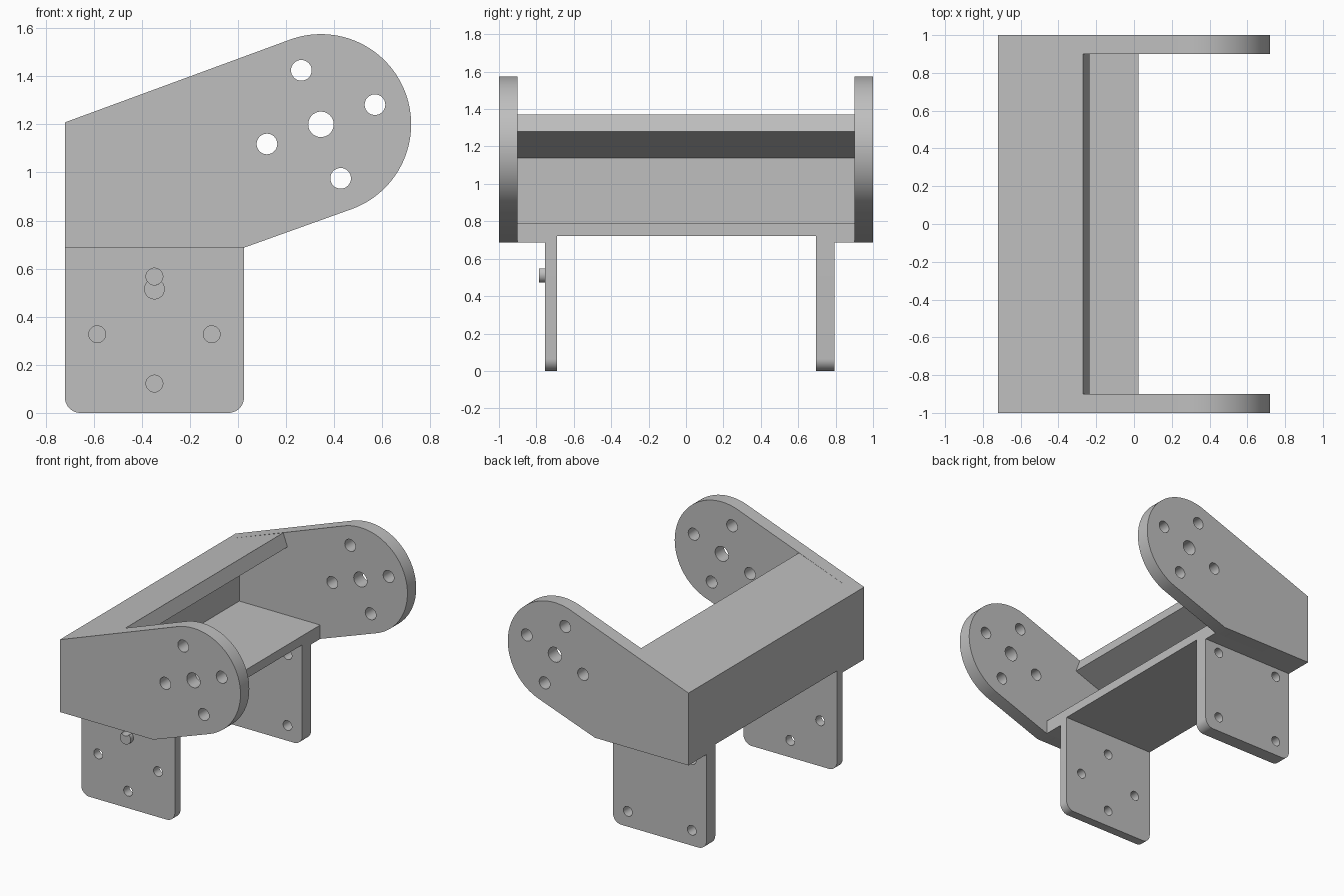
import bpy, bmesh, math

if "Cube" in bpy.data.objects:
    bpy.data.objects.remove(bpy.data.objects["Cube"])

grey = bpy.data.materials.new("plain grey")
grey.diffuse_color = (0.52, 0.52, 0.52, 1)
grey.use_nodes = True
grey.node_tree.nodes["Principled BSDF"].inputs["Base Color"].default_value = grey.diffuse_color


def arc(cx, cz, r, a0, a1, n):
    """Points along an arc, angles in degrees."""
    return [(cx + r * math.cos(math.radians(a0 + (a1 - a0) * i / n)),
             cz + r * math.sin(math.radians(a0 + (a1 - a0) * i / n))) for i in range(n + 1)]


def circle(cx, cz, r, n=32):
    return arc(cx, cz, r, 0, 360, n)[:-1]


def plate(name, outline, y0, y1, holes=()):
    """Extrude an x-z outline with through holes from y0 to y1."""
    bm = bmesh.new()
    loops = [outline, *holes]
    sides = []
    for y in (y0, y1):
        rings = [[bm.verts.new((x, y, z)) for x, z in pts] for pts in loops]
        edges = [bm.edges.new((r[i - 1], r[i])) for r in rings for i in range(len(r))]
        bmesh.ops.triangle_fill(bm, use_beauty=True, edges=edges, normal=(0, 1, 0))
        sides.append(rings)
    for a, b in zip(*sides):
        for i in range(len(a)):
            bm.faces.new((a[i - 1], a[i], b[i], b[i - 1]))
    bmesh.ops.recalc_face_normals(bm, faces=bm.faces)
    mesh = bpy.data.meshes.new(name)
    bm.to_mesh(mesh)
    bm.free()
    mesh.materials.append(grey)
    mesh.shade_smooth()
    mesh.set_sharp_from_angle(angle=math.radians(30))
    obj = bpy.data.objects.new(name, mesh)
    bpy.context.collection.objects.link(obj)
    return obj


L, R = -0.72, 0.025          # back and front of the base
BASE, ROOF, FLOOR = 0.687, 1.208, 0.722
PX, PZ = 0.345, 1.20         # pivot of the arms
SLOPE = math.tan(math.radians(20))

# Side arms with a rounded end and five holes
arm = [(L, BASE), (R, BASE)] + arc(PX, PZ, 0.375, -70, 110, 64) + [(L, ROOF)]
arm_holes = [circle(PX, PZ, 0.053)] + [
    circle(PX + 0.239 * math.cos(math.radians(a)), PZ + 0.239 * math.sin(math.radians(a)), 0.043)
    for a in (20, 110, 200, 290)]
plate("left_arm", arm, -1, -0.9, arm_holes)
plate("right_arm", arm, 0.9, 1, arm_holes)

# C-shaped channel joining the arms
inner = L + 0.1
lip_x, lip_z = -0.236, 1.279
channel = [(L, FLOOR), (R, FLOOR), (R, 0.787), (inner, 0.787),
           (inner, lip_z + (inner - lip_x) * SLOPE), (lip_x, lip_z),
           (-0.27, ROOF + (-0.27 - L) * SLOPE), (L, ROOF)]
plate("channel", channel, -0.9, 0.9)

# Thicker floor outside the legs
for name, y0, y1 in (("left_floor_pad", -0.9, -0.755), ("right_floor_pad", 0.795, 0.9)):
    plate(name, [(L, BASE), (R, BASE), (R, FLOOR), (L, FLOOR)], y0, y1)

# Legs with rounded lower corners
c = 0.065
leg = [(R, FLOOR), (L, FLOOR)] + arc(L + c, c, c, 180, 270, 12) + arc(R - c, c, c, 270, 360, 12)
mid = (L + R) / 2
diamond = [(mid, 0.567), (mid, 0.122), (mid - 0.238, 0.327), (mid + 0.238, 0.327)]
square = [(mid + sx * 0.255, z) for sx in (-1, 1) for z in (0.11, 0.62)]
plate("left_leg", leg, -0.755, -0.69, [circle(x, z, 0.035) for x, z in diamond])
plate("right_leg", leg, 0.695, 0.795, [circle(x, z, 0.035) for x, z in square])

# Small stub on the left leg, notched by the hole above it
r1, r2, d = 0.043, 0.035, 0.052
h = (d * d + r1 * r1 - r2 * r2) / (2 * d)
a1 = math.degrees(math.asin(h / r1))
a2 = math.degrees(math.asin((d - h) / r2))
stub = arc(mid, 0.515, r1, 180 - a1, 360 + a1, 28) + arc(mid, 0.567, r2, -a2, a2 - 180, 16)[1:-1]
plate("stub", stub, -0.787, -0.755)
